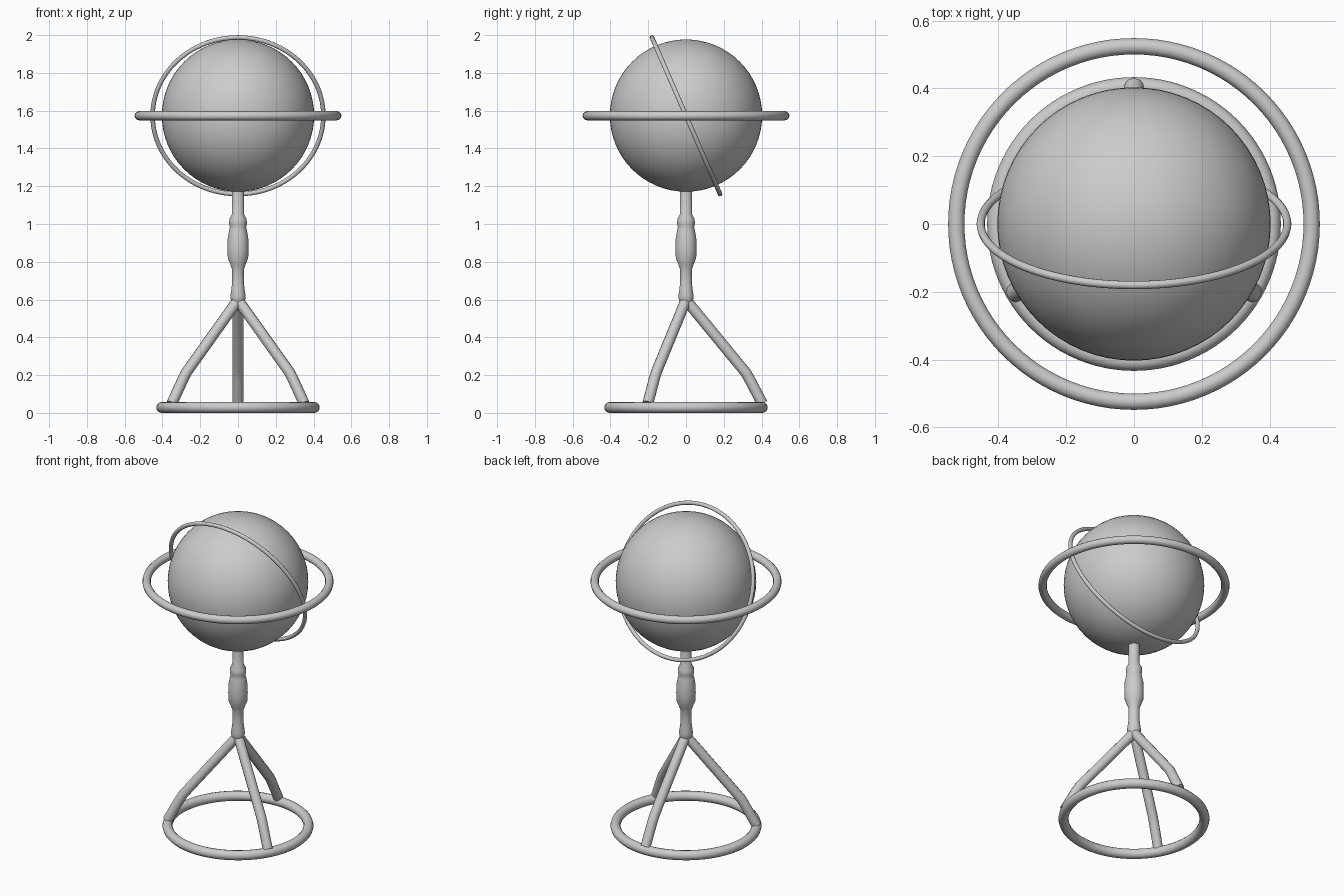
import bpy, bmesh
from math import cos, sin, pi, radians

if "Cube" in bpy.data.objects:
    bpy.data.objects.remove(bpy.data.objects["Cube"])


def smooth(obj, name, angle=40):
    obj.name = name
    bpy.ops.object.select_all(action='DESELECT')
    obj.select_set(True)
    bpy.context.view_layer.objects.active = obj
    bpy.ops.object.shade_smooth_by_angle(angle=radians(angle))
    return obj


def ring(name, z, major, minor, sides, tilt=0.0):
    bpy.ops.mesh.primitive_torus_add(location=(0, 0, z), rotation=(tilt, 0, 0),
                                     major_radius=major, minor_radius=minor,
                                     major_segments=96, minor_segments=sides)
    return smooth(bpy.context.object, name, 60)


def lathe(name, profile, sides=32):
    bm = bmesh.new()
    loops = [[bm.verts.new((r * cos(2 * pi * i / sides), r * sin(2 * pi * i / sides), z))
              for i in range(sides)] for r, z in profile]
    for a, b in zip(loops, loops[1:]):
        for i in range(sides):
            j = (i + 1) % sides
            bm.faces.new((a[i], a[j], b[j], b[i]))
    bm.faces.new(loops[0][::-1])
    bm.faces.new(loops[-1])
    mesh = bpy.data.meshes.new(name)
    bm.to_mesh(mesh)
    bm.free()
    obj = bpy.data.objects.new(name, mesh)
    bpy.context.collection.objects.link(obj)
    return smooth(obj, name)


def tube(name, points, radius):
    curve = bpy.data.curves.new(name, 'CURVE')
    curve.dimensions = '3D'
    curve.bevel_depth = radius
    curve.bevel_resolution = 4
    curve.use_fill_caps = True
    spline = curve.splines.new('POLY')
    spline.points.add(len(points) - 1)
    for p, co in zip(spline.points, points):
        p.co = (*co, 1)
    obj = bpy.data.objects.new(name, curve)
    bpy.context.collection.objects.link(obj)
    bpy.ops.object.select_all(action='DESELECT')
    obj.select_set(True)
    bpy.context.view_layer.objects.active = obj
    bpy.ops.object.convert(target='MESH')
    return smooth(bpy.context.object, name)


# Globe ball
bpy.ops.mesh.primitive_uv_sphere_add(segments=64, ring_count=32, radius=0.403,
                                     location=(0, 0, 1.574))
smooth(bpy.context.object, "globe")

# Horizon ring, tilted meridian ring and floor ring
ring("horizon_ring", 1.573, 0.524, 0.024, 12)
ring("meridian_ring", 1.573, 0.452, 0.012, 12, radians(90 + 23.5))
ring("base_ring", 0.029, 0.404, 0.029, 12)

# Turned column
lathe("column", [(0.028, 0.575), (0.038, 0.60), (0.040, 0.62), (0.034, 0.66),
                 (0.031, 0.70), (0.032, 0.76), (0.040, 0.785), (0.054, 0.82),
                 (0.056, 0.87), (0.054, 0.93), (0.046, 0.97), (0.043, 0.985),
                 (0.047, 1.00), (0.046, 1.025), (0.033, 1.05), (0.032, 1.20)])

# Three bent legs
for n in range(3):
    a = radians(90 + 120 * n)
    path = [(0.0, 0.598), (0.315, 0.215), (0.333, 0.185), (0.404, 0.05)]
    tube(f"leg_{n + 1}", [(r * cos(a), r * sin(a), z) for r, z in path], 0.029)
